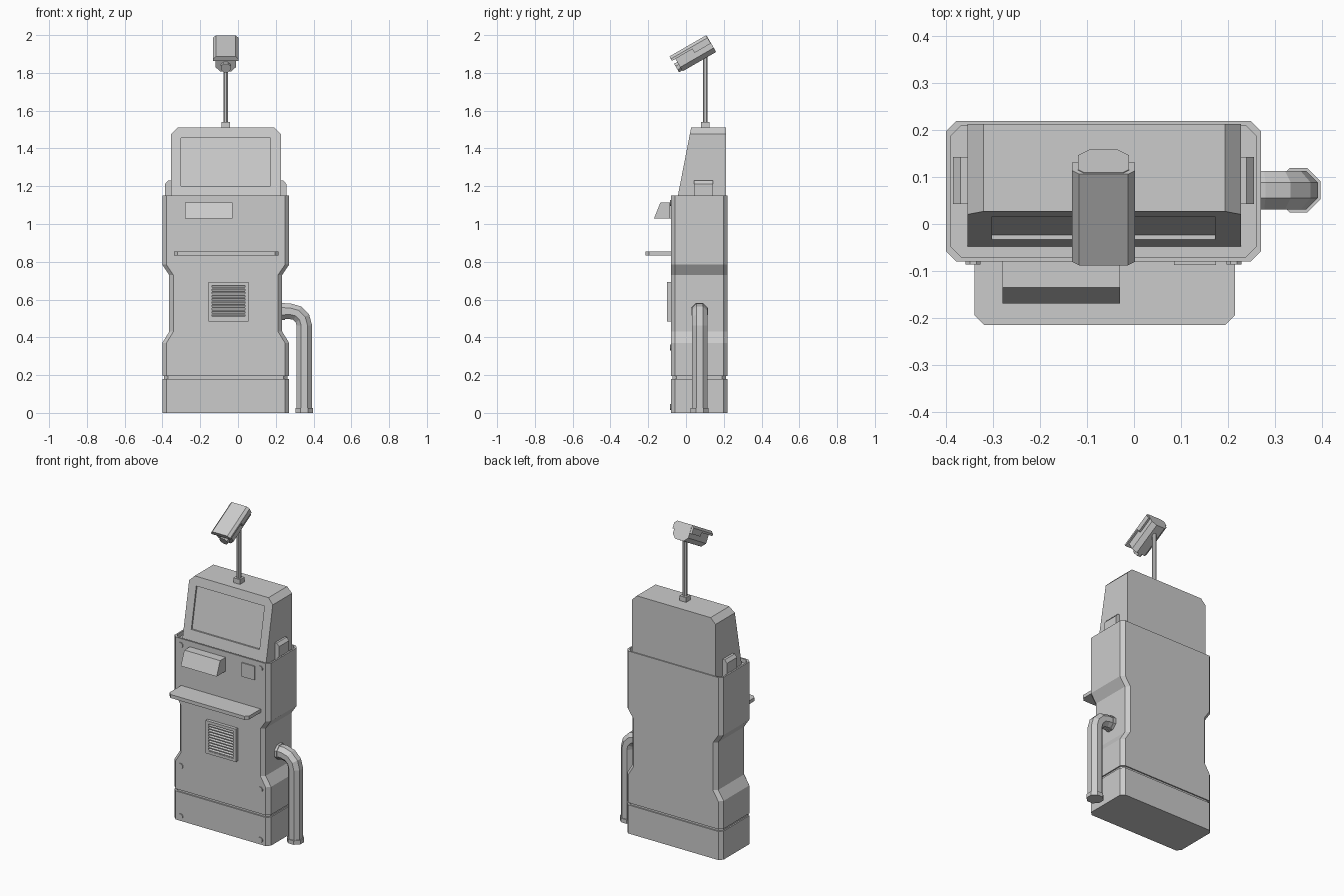
import bpy, bmesh, math
from mathutils import Vector, Matrix

if "Cube" in bpy.data.objects:
    bpy.data.objects.remove(bpy.data.objects["Cube"])

GREY = (0.6, 0.6, 0.6, 1)
grey = bpy.data.materials.new("plain_grey")
grey.use_nodes = True
grey.diffuse_color = GREY
grey.node_tree.nodes["Principled BSDF"].inputs["Base Color"].default_value = GREY

CX = -0.065   # centre line of the cabinet
FRONT = -0.08  # front panel plane


def loft(name, rings):
    """Skin equal-length rings of points and cap both ends."""
    bm = bmesh.new()
    rows = [[bm.verts.new(p) for p in ring] for ring in rings]
    n = len(rows[0])
    for a, b in zip(rows, rows[1:]):
        for i in range(n):
            j = (i + 1) % n
            bm.faces.new((a[i], a[j], b[j], b[i]))
    bm.faces.new(rows[0])
    bm.faces.new(rows[-1])
    bmesh.ops.recalc_face_normals(bm, faces=bm.faces)
    mesh = bpy.data.meshes.new(name)
    bm.to_mesh(mesh)
    bm.free()
    mesh.materials.append(grey)
    ob = bpy.data.objects.new(name, mesh)
    bpy.context.collection.objects.link(ob)
    return ob


def prism(name, profile, axis, lo, hi):
    """Extrude a 2D profile along x, y or z."""
    def put(p, d):
        q = list(p)
        q.insert("xyz".index(axis), d)
        return q
    return loft(name, [[put(p, d) for p in profile] for d in (lo, hi)])


def rect(x0, x1, y0, y1):
    return [(x0, y0), (x1, y0), (x1, y1), (x0, y1)]


def chamfered(x0, x1, y0, y1, low, high):
    """Rectangle with cut corners at its low and high second-axis ends."""
    pts = [(x0 + low, y0), (x1 - low, y0)]
    pts += [(x1, y0 + low)] if low else []
    pts += [(x1, y1 - high), (x1 - high, y1)] if high else [(x1, y1)]
    pts += [(x0 + high, y1), (x0, y1 - high)] if high else [(x0, y1)]
    pts += [(x0, y0 + low)] if low else []
    return pts


def cut(ob, cutter):
    mod = ob.modifiers.new("recess", "BOOLEAN")
    mod.operation, mod.solver, mod.object = "DIFFERENCE", "EXACT", cutter
    bpy.context.view_layer.objects.active = ob
    bpy.ops.object.modifier_apply(modifier=mod.name)
    bpy.data.objects.remove(cutter)


def octagon(r):
    """Flat-sided octagon with distance r from centre to side."""
    k = r / math.cos(math.pi / 8)
    return [(k * math.cos((i + .5) * math.pi / 4), k * math.sin((i + .5) * math.pi / 4))
            for i in range(8)]


def tube(name, path, r):
    """Sweep an octagon along a path lying in a plane of constant y."""
    path = [Vector(p) for p in path]
    rings = []
    for i, p in enumerate(path):
        t = (path[min(i + 1, len(path) - 1)] - path[max(i - 1, 0)]).normalized()
        side = Vector((0, 1, 0))
        up = t.cross(side)
        rings.append([p + side * a + up * b for a, b in octagon(r)])
    return loft(name, rings)


# Cabinet: waisted, chamfered corners, base groove and raised top rim
def body_ring(z, narrow=0, inset=0):
    w = 0.336 - narrow - inset
    return [(x, y, z) for x, y in chamfered(CX - w, CX + w, FRONT + inset,
                                            0.22 - inset, 0.022, 0.022)]


loft("cabinet", [body_ring(*r) for r in (
    (0,), (0.18,), (0.18, 0, 0.008), (0.194, 0, 0.008), (0.194,),
    (0.37,), (0.43, 0.037), (0.73, 0.037), (0.785,), (1.15,),
    (1.15, 0, 0.01), (1.125, 0, 0.01))])


# Monitor head with sloping front and recessed screen
def slope(z):
    return -0.043 + (z - 1.15) * 0.07 / 0.36


head_shape = chamfered(-0.355, 0.228, 1.12, 1.51, 0, 0.034)
head = loft("monitor_head", [[(x, slope(z), z) for x, z in head_shape],
                             [(x, 0.213, z) for x, z in head_shape]])
screen = rect(-0.303, 0.173, 1.2, 1.455)
cut(head, loft("screen_cutter", [[(x, slope(z) + d, z) for x, z in screen]
                                 for d in (-0.05, 0.01)]))

# Clips on both sides of the head
clip = [(0.28, 1.12), (0.321, 1.12), (0.321, 1.212), (0.305, 1.23), (0.28, 1.23)]
for side, s in (("left", 1), ("right", -1)):
    prism(side + "_clip", [(CX + s * x, z) for x, z in clip], "y", 0, 0.1).location.y = 0.043
    # xz profile is extruded along y

# Shelf, slot hood and button plate
prism("shelf", chamfered(-0.34, 0.215, -0.215, FRONT + 0.005, 0.02, 0), "z", 0.833, 0.855)
prism("slot_hood", [(FRONT + 0.005, 1.115), (-0.135, 1.115), (-0.17, 1.028),
                    (FRONT + 0.005, 1.028)], "x", -0.28, -0.03)
prism("button_plate", rect(0.085, 0.175, 1.028, 1.115), "y", -0.087, FRONT + 0.005)

# Speaker grille with slats
grille = prism("grille_frame", rect(-0.155, 0.055, 0.485, 0.692), "y", -0.1, FRONT + 0.005)
cut(grille, prism("grille_cutter", rect(-0.137, 0.037, 0.503, 0.674), "y", -0.15, -0.085))
SLATS = 10
for i in range(SLATS):
    z = 0.503 + 0.171 * i / SLATS
    prism(f"grille_slat_{i + 1}", [(-0.083, z + 0.015), (-0.083, z + 0.005),
                                   (-0.097, z), (-0.097, z + 0.006)], "x", -0.138, 0.038)

# Panel bolts
for i, z in enumerate((0.03, 0.347, 1.11)):
    for side, x in (("right", -0.343), ("left", 0.213)):
        prism(f"{side}_bolt_{i + 1}", [(x + a, z + b) for a, b in octagon(0.016)],
              "y", -0.086, FRONT + 0.005)

# Cable pipe with bend and flanges
PY, PX, PZ, R = 0.072, 0.351, 0.538, 0.075
bend = [(PX - R + R * math.sin(a), PY, PZ - R + R * math.cos(a))
        for a in (math.pi / 6 * k for k in range(4))]
tube("pipe", [(0.22, PY, PZ)] + bend + [(PX, PY, 0)], 0.041)
tube("pipe_foot_flange", [(PX, PY, 0), (PX, PY, 0.025)], 0.047)
tube("pipe_wall_flange", [(0.22, PY, PZ), (0.25, PY, PZ)], 0.045)

# Mast and its base
prism("mast_base", rect(CX - 0.023, CX + 0.023, 0.08, 0.125), "z", 1.5, 1.54)
prism("mast", [(CX + a, 0.102 + b) for a, b in octagon(0.013)], "z", 1.53, 1.89)

# Camera, modelled level with its top back edge at the origin, then tilted down
tilt = Matrix.Translation((CX, 0.108, 2)) @ Matrix.Rotation(math.radians(30), 4, "X")
parts = [
    prism("camera_body", chamfered(-0.054, 0.054, -0.103, -0.004, 0.025, 0.012),
          "y", -0.205, 0),
    prism("camera_hood", chamfered(-0.067, 0.067, -0.027, 0, 0, 0.015), "y", -0.2265, -0.002),
    prism("camera_hood_skirt", rect(-0.067, 0.067, -0.05, -0.025), "y", -0.102, -0.002),
    prism("camera_lens", [(a, b - 0.072) for a, b in octagon(0.026)], "y", -0.224, -0.2),
]
for ob in parts:
    ob.matrix_world = tilt
